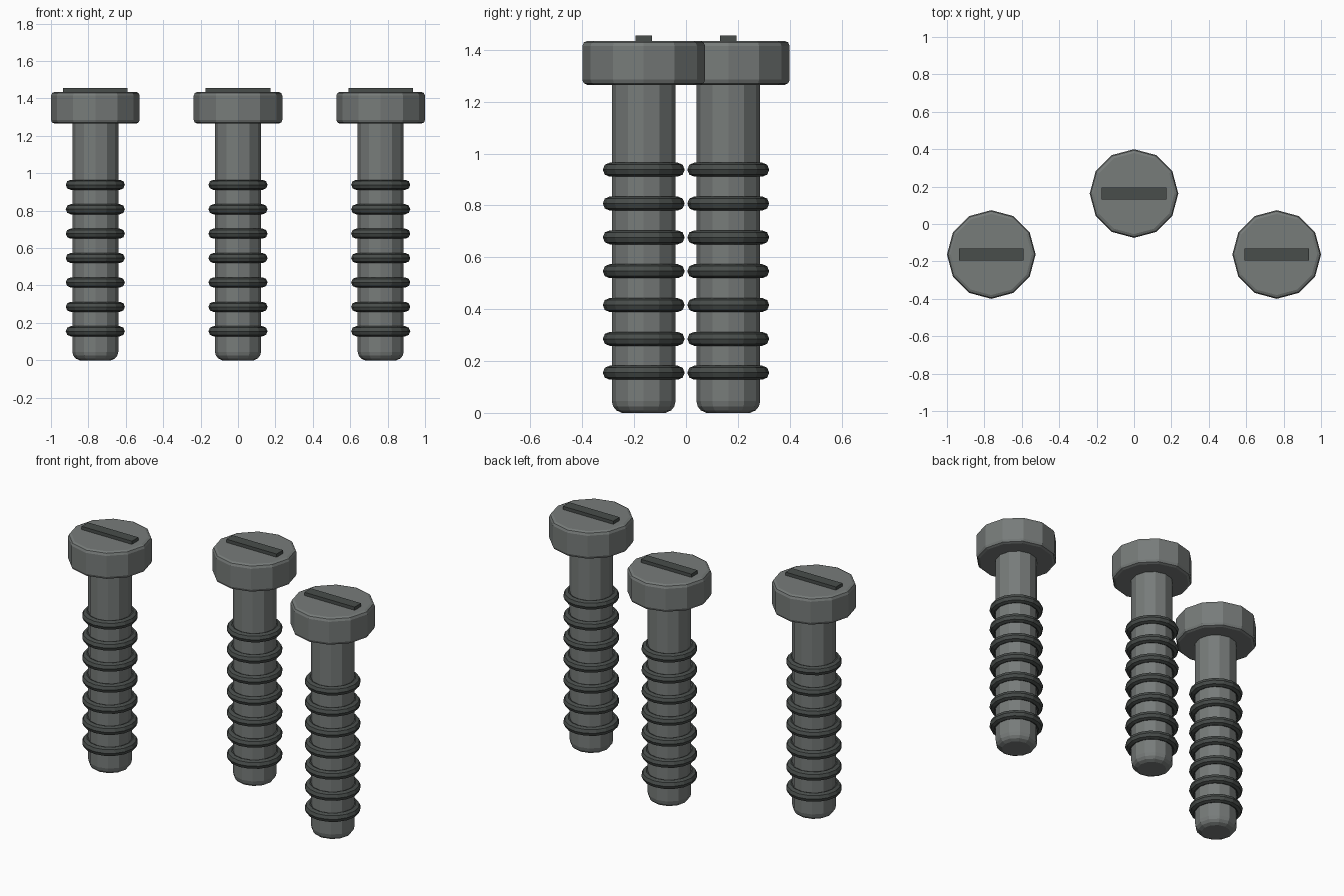
import bpy, bmesh, math

if "Cube" in bpy.data.objects:
    bpy.data.objects.remove(bpy.data.objects["Cube"])


def material(name, rgb):
    m = bpy.data.materials.new(name)
    m.diffuse_color = (*rgb, 1)
    m.use_nodes = True
    m.node_tree.nodes["Principled BSDF"].inputs["Base Color"].default_value = m.diffuse_color
    return m


STEEL = material("grey steel", (0.185, 0.200, 0.194))
DARK = material("dark steel", (0.065, 0.074, 0.070))


def finish(bm, name, mat, loc):
    bmesh.ops.recalc_face_normals(bm, faces=bm.faces)
    mesh = bpy.data.meshes.new(name)
    bm.to_mesh(mesh)
    bm.free()
    mesh.materials.append(mat)
    obj = bpy.data.objects.new(name, mesh)
    obj.location = loc
    bpy.context.collection.objects.link(obj)
    return obj


def lathe(name, profile, sides, mat, loc, closed=False):
    """Turn a (radius, z) profile round the z axis; open profiles get end caps."""
    bm = bmesh.new()
    rings = [[bm.verts.new((r * math.cos(2 * math.pi * i / sides),
                            r * math.sin(2 * math.pi * i / sides), z))
              for i in range(sides)] for r, z in profile]
    pairs = list(zip(rings, rings[1:]))
    if closed:
        pairs.append((rings[-1], rings[0]))
    else:
        bm.faces.new(rings[0])
        bm.faces.new(rings[-1])
    for a, b in pairs:
        for i in range(sides):
            j = (i + 1) % sides
            bm.faces.new((a[i], a[j], b[j], b[i]))
    return finish(bm, name, mat, loc)


def bar(name, size, mat, loc):
    bm = bmesh.new()
    bmesh.ops.create_cube(bm, size=1)
    bmesh.ops.scale(bm, vec=size, verts=bm.verts)
    return finish(bm, name, mat, loc)


# Profiles: rounded tip shank, chamfered head, round thread ring
shank = [(0.085, 0), (0.106, 0.01), (0.118, 0.025), (0.123, 0.045), (0.123, 1.28)]
head = [(0.217, 1.265), (0.231, 1.271), (0.237, 1.285),
        (0.237, 1.415), (0.231, 1.429), (0.217, 1.435)]
thread = [(0.131 + 0.027 * math.cos(math.pi * k / 4),
           0.027 * math.sin(math.pi * k / 4)) for k in range(8)]

# Three identical bolts
for tag, x, y in (("left", -0.763, -0.163), ("middle", 0, 0.163), ("right", 0.763, -0.163)):
    lathe(f"{tag}_shank", shank, 12, STEEL, (x, y, 0))
    lathe(f"{tag}_head", head, 12, STEEL, (x, y, 0))
    for n in range(7):
        lathe(f"{tag}_thread_{n + 1}", thread, 16, DARK, (x, y, 0.155 + 0.1305 * n), True)
    # Raised slot bar on the head
    bar(f"{tag}_slot_bar", (0.345, 0.063, 0.04), DARK, (x, y, 1.435))
